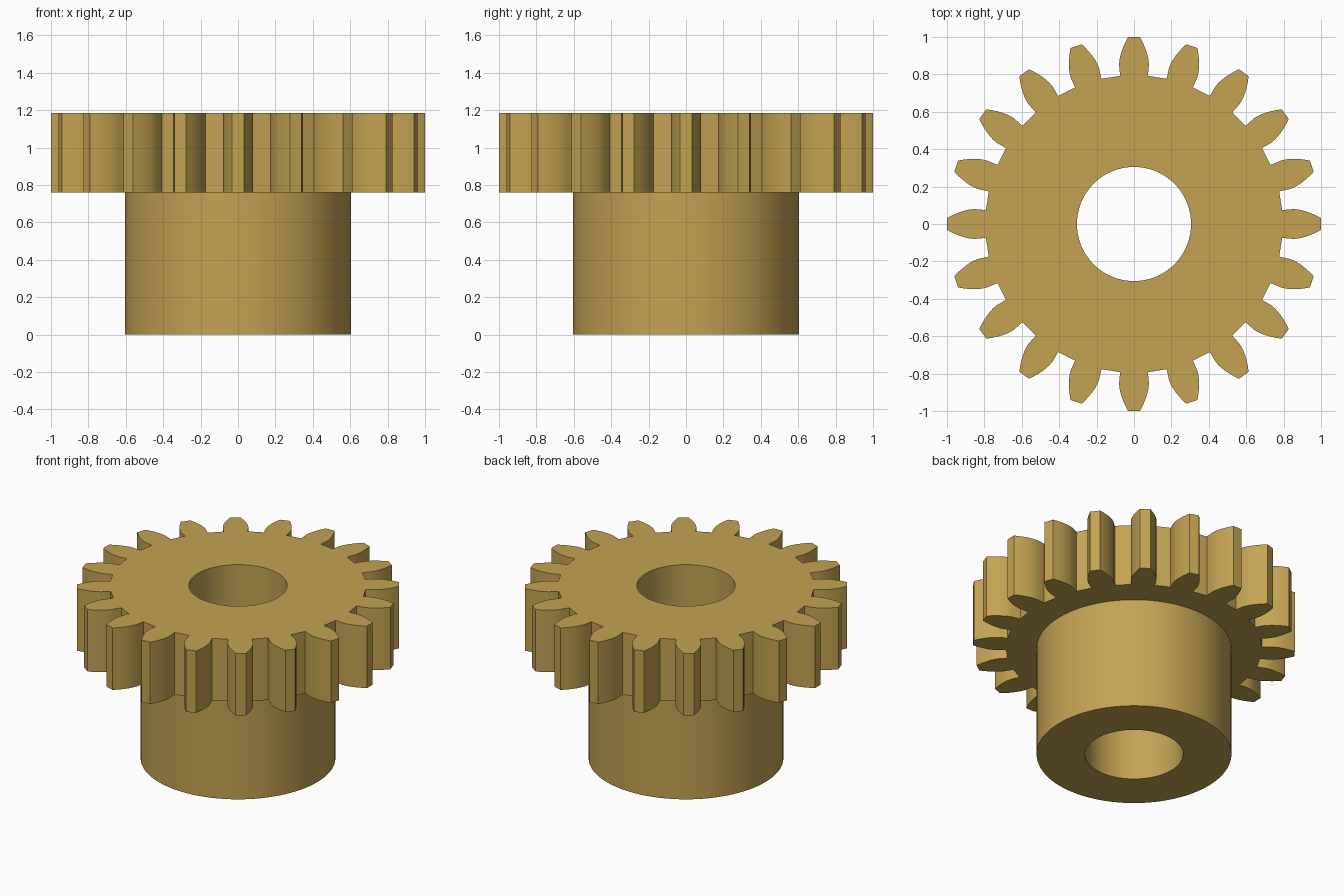
import bpy
import bmesh
from math import pi, tau, cos, sin, tan, acos, radians

cube = bpy.data.objects.get("Cube")
if cube:
    bpy.data.objects.remove(cube, do_unlink=True)

# Main dimensions
TEETH = 20
TIP_R = 1.0
HUB_R, BORE_R = 0.605, 0.305
SHOULDER_Z, TOP_Z = 0.76, 1.185
SIDES = 96

# Standard involute proportions, 20 degree pressure angle
MODULE = 2 * TIP_R / (TEETH + 2)
PITCH_R = MODULE * TEETH / 2
BASE_R = PITCH_R * cos(radians(20))
ROOT_R = PITCH_R - 1.25 * MODULE
FLANK_STEPS = 6


def involute(r):
    a = acos(min(1, BASE_R / r))
    return tan(a) - a


def gear_outline():
    half_base = pi / (2 * TEETH) + involute(PITCH_R)
    radii = [ROOT_R] + [BASE_R + (TIP_R - BASE_R) * i / FLANK_STEPS
                        for i in range(FLANK_STEPS + 1)]
    flank = [(r, half_base - (involute(r) if r > BASE_R else 0)) for r in radii]
    tooth = [(r, -a) for r, a in flank] + flank[::-1]
    return [(r * cos(a + tau * k / TEETH), r * sin(a + tau * k / TEETH))
            for k in range(TEETH) for r, a in tooth]


def circle(r):
    return [(r * cos(tau * i / SIDES), r * sin(tau * i / SIDES)) for i in range(SIDES)]


bm = bmesh.new()


def loop(points, z):
    verts = [bm.verts.new((x, y, z)) for x, y in points]
    return verts, [bm.edges.new((v, verts[i - 1])) for i, v in enumerate(verts)]


def wall(a, b):
    for i in range(len(a[0])):
        bm.faces.new((a[0][i - 1], a[0][i], b[0][i], b[0][i - 1]))


def flat_ring(outer, inner):
    bmesh.ops.triangle_fill(bm, edges=outer[1] + inner[1], use_beauty=True)


# Outlines of the toothed wheel, the hub and the through bore
teeth_top, teeth_low = (loop(gear_outline(), z) for z in (TOP_Z, SHOULDER_Z))
hub_top, hub_low = (loop(circle(HUB_R), z) for z in (SHOULDER_Z, 0))
bore_top, bore_low = (loop(circle(BORE_R), z) for z in (TOP_Z, 0))

# Flat faces: wheel top, wheel underside, hub end
flat_ring(teeth_top, bore_top)
flat_ring(teeth_low, hub_top)
flat_ring(hub_low, bore_low)

# Upright walls
wall(teeth_low, teeth_top)
wall(hub_low, hub_top)
wall(bore_low, bore_top)
bmesh.ops.recalc_face_normals(bm, faces=bm.faces[:])

mesh = bpy.data.meshes.new("gear_with_hub")
bm.to_mesh(mesh)
bm.free()
gear = bpy.data.objects.new("gear_with_hub", mesh)
bpy.context.collection.objects.link(gear)

# Brass material
brass = bpy.data.materials.new("brass")
brass.use_nodes = True
colour = (0.55, 0.365, 0.087, 1)
brass.diffuse_color = colour
brass.node_tree.nodes["Principled BSDF"].inputs["Base Color"].default_value = colour
mesh.materials.append(brass)

# Smooth round walls, crisp edges
bpy.ops.object.select_all(action="DESELECT")
gear.select_set(True)
bpy.context.view_layer.objects.active = gear
bpy.ops.object.shade_smooth_by_angle(angle=radians(20))
